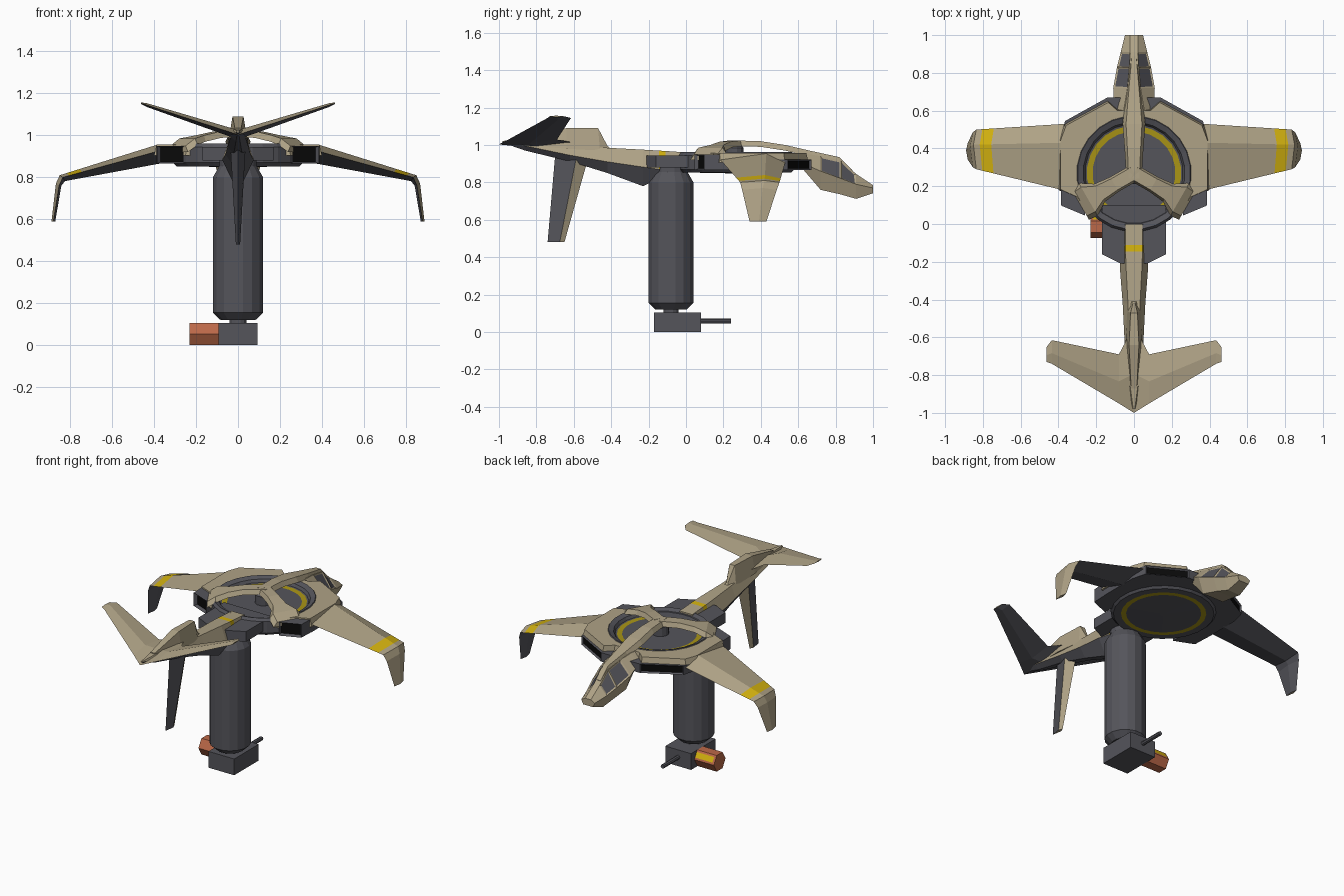
import bpy, bmesh, math


def material(name, col):
    m = bpy.data.materials.new(name)
    m.diffuse_color = (*col, 1)
    return m


MATS = [material("sand", (0.43, 0.365, 0.24)),
        material("dark_grey", (0.09, 0.09, 0.105)),
        material("yellow", (0.66, 0.45, 0.005)),
        material("ring_yellow", (0.40, 0.30, 0.008)),
        material("black", (0.003, 0.003, 0.003)),
        material("rust_orange", (0.50, 0.14, 0.065))]
SAND, GREY, YELLOW, RING, BLACK, RUST = range(6)


def loft(name, rings, mat=SAND, caps=None, insets=(), mirror=False):
    """Skin equal-length rings; mat is an index or a rule f(ring, side)."""
    rule = mat if callable(mat) else (lambda i, k: mat)
    bm = bmesh.new()
    vs = [[bm.verts.new(p) for p in r] for r in rings]
    n, faces = len(rings[0]), {}
    for i in range(len(rings) - 1):
        for k in range(n):
            f = bm.faces.new((vs[i][k], vs[i][(k + 1) % n], vs[i + 1][(k + 1) % n], vs[i + 1][k]))
            f.material_index = rule(i, k)
            faces[i, k] = f
    c = caps or (rule(0, 0), rule(len(rings) - 2, 0))
    bm.faces.new(vs[0]).material_index = c[0]
    bm.faces.new(vs[-1]).material_index = c[1]
    bmesh.ops.recalc_face_normals(bm, faces=bm.faces)
    for i, k, t, depth, m in insets:
        bmesh.ops.inset_individual(bm, faces=[faces[i, k]], thickness=t, depth=depth)
        faces[i, k].material_index = m
    me = bpy.data.meshes.new(name)
    bm.to_mesh(me)
    bm.free()
    for m in MATS:
        me.materials.append(m)
    ob = bpy.data.objects.new(name, me)
    bpy.context.collection.objects.link(ob)
    if mirror:
        ob.modifiers.new("mirror", 'MIRROR')
    return ob


def lathe(name, profile, cy, sides, mat=GREY, cx=0):
    a = [2 * math.pi * (k + 0.5) / sides for k in range(sides)]
    return loft(name, [[(cx + r * math.cos(t), cy + r * math.sin(t), z) for t in a]
                       for r, z in profile], mat)


def prism(name, outline, z0, z1, mat, shrink=1.0, **kw):
    return loft(name, [[(x, y, z0) for x, y in outline],
                       [(x * shrink, 0.27 + (y - 0.27) * shrink, z1) for x, y in outline]], mat, **kw)


def sym(half):
    return half + [(-x, y) for x, y in reversed(half)]


def lerp(a, b, t):
    return [tuple(p + (q - p) * t for p, q in zip(u, v)) for u, v in zip(a, b)]


def hexa(y, wt, zt, wm, zm, wb, zb):
    return [(-wt, y, zt), (wt, y, zt), (wm, y, zm), (wb, y, zb), (-wb, y, zb), (-wm, y, zm)]


def upper_sand(i, k):
    return SAND if k in (0, 1, 5) else GREY


# Chassis with dark intakes on the leading edges
prism("chassis", sym([(0.14, 0.67), (0.365, 0.545), (0.39, 0.45), (0.39, 0.19), (0.26, 0.1), (0.1, 0.0)]),
      0.865, 0.922, GREY, insets=[(0, 0, 0.012, -0.01, BLACK), (0, 10, 0.012, -0.01, BLACK)])
prism("rear_block", sym([(0.17, 0.1), (0.17, -0.16), (0.07, -0.21)]), 0.88, 0.945, GREY)
prism("exhaust_pods", [(0.26, 0.045), (0.385, 0.097), (0.39, 0.25), (0.26, 0.2)], 0.865, 0.95, GREY,
      insets=[(0, 0, 0.012, -0.02, BLACK)], mirror=True)

# Sand upper shell with a round opening for the fan
shell = prism("upper_shell", sym([(0.09, 0.61), (0.14, 0.655), (0.37, 0.53), (0.40, 0.45), (0.40, 0.18),
                                  (0.31, 0.14), (0.25, 0.06)]), 0.905, 0.957, SAND, 0.97)
cutter = lathe("fan_cutter", [(0.3, 0.7), (0.3, 1.2)], 0.27, 24)
cutter.hide_render = True
b = shell.modifiers.new("opening", 'BOOLEAN')
b.operation, b.object = 'DIFFERENCE', cutter
bpy.context.view_layer.objects.active = shell
bpy.ops.object.modifier_apply(modifier="opening")
bpy.data.objects.remove(cutter)

# Fan housing: disc and painted ring on top and below
lathe("fan_housing", [(0.02, 0.928), (0.22, 0.928), (0.25, 0.93), (0.26, 0.932), (0.27, 0.95), (0.30, 0.962),
                      (0.312, 0.945), (0.312, 0.87), (0.295, 0.852), (0.25, 0.852), (0.22, 0.852), (0.02, 0.848)],
      0.27, 24, lambda i, k: RING if i in (1, 9) else GREY)
lathe("fan_hub", [(0.05, 0.92), (0.05, 0.985), (0.035, 1.0)], 0.26, 12)

# Arched arms over the fan
d, s = (0.866, -0.5), (0.5, 0.866)


def arm_ring(t, hw, z):
    c = (d[0] * t, 0.27 + d[1] * t)
    return [(c[0] + s[0] * w, c[1] + s[1] * w, h) for w, h in
            ((-hw * 0.75, z), (hw * 0.75, z), (hw, z - 0.03), (-hw, z - 0.03))]


loft("fan_arms", [arm_ring(*a) for a in ((0, 0.045, 1.025), (0.12, 0.045, 1.018), (0.21, 0.055, 1.0),
                                         (0.28, 0.1, 0.985), (0.33, 0.095, 0.95))], SAND, mirror=True)
loft("front_spine", [[(-w * 0.7, y, z), (w * 0.7, y, z), (w, y, z - 0.03), (-w, y, z - 0.03)]
                     for y, w, z in ((0.24, 0.04, 1.025), (0.4, 0.05, 1.02), (0.53, 0.06, 1.0), (0.66, 0.045, 0.97),
                                     (0.82, 0.025, 0.935), (0.89, 0.018, 0.865))], SAND)

# Nose with side windows
loft("nose", [hexa(0.56, 0.06, 0.955, 0.10, 0.92, 0.07, 0.87), hexa(0.63, 0.05, 0.955, 0.105, 0.90, 0.08, 0.865),
              hexa(0.72, 0.035, 0.94, 0.11, 0.86, 0.075, 0.76), hexa(0.83, 0.025, 0.915, 0.09, 0.82, 0.06, 0.735),
              hexa(0.91, 0.02, 0.845, 0.07, 0.79, 0.045, 0.712), hexa(1.0, 0.02, 0.785, 0.048, 0.77, 0.035, 0.742)],
     SAND, insets=[(i, k, 0.012, -0.005, GREY) for i in (2, 3) for k in (1, 5)])

# Wings: striped panel, then the drooped winglet
root = [(0.37, 0.53, 0.905), (0.38, 0.43, 0.957), (0.38, 0.18, 0.925), (0.37, 0.36, 0.866)]
tip = [(0.835, 0.50, 0.80), (0.85, 0.42, 0.81), (0.835, 0.29, 0.80), (0.825, 0.40, 0.782)]
knee = [(0.853, 0.485, 0.76), (0.868, 0.41, 0.77), (0.853, 0.3, 0.76), (0.842, 0.40, 0.76)]
end = [(0.88, 0.43, 0.59), (0.889, 0.39, 0.59), (0.88, 0.34, 0.59), (0.871, 0.39, 0.59)]
loft("wings", [root, lerp(root, tip, 0.8), lerp(root, tip, 0.93), tip, knee, end],
     lambda i, k: GREY if k > 1 else (YELLOW if i == 1 else SAND), mirror=True)

# Tail boom with yellow band, sand above and grey below
loft("tail_boom", [hexa(0.0, 0.045, 0.96, 0.055, 0.92, 0.04, 0.87), hexa(-0.11, 0.045, 0.968, 0.06, 0.88, 0.04, 0.84),
                   hexa(-0.145, 0.045, 0.97, 0.068, 0.87, 0.035, 0.82),
                   hexa(-0.23, 0.042, 0.975, 0.075, 0.882, 0.025, 0.78),
                   hexa(-0.42, 0.032, 0.985, 0.06, 0.91, 0.02, 0.85),
                   hexa(-0.62, 0.028, 1.0, 0.05, 0.945, 0.02, 0.912),
                   hexa(-0.86, 0.02, 1.03, 0.035, 0.995, 0.01, 0.97), hexa(-0.98, 0.004, 1.022, 0.006, 1.018, 0.003, 1.012)],
     lambda i, k: YELLOW if i == 1 and k in (0, 1, 5) else upper_sand(i, k))
loft("tail_crest", [[(-a, y, z), (a, y, z), (w, y2, z2), (-w, y2, z2)] for a, y, z, w, y2, z2 in
                    ((0.006, -0.42, 0.995, 0.02, -0.40, 0.975), (0.018, -0.47, 1.09, 0.036, -0.46, 0.97),
                     (0.026, -0.64, 1.09, 0.045, -0.64, 0.98), (0.015, -0.87, 1.035, 0.02, -0.87, 1.0))], SAND)


# V tail and lower fin
def tail_ring(x, front, back, h):
    z, m = 1.003 + 0.325 * x, (front * 0.45 + back * 0.55)
    return [(x, front, z), (x, m, z + h), (x, back, z), (x, m, z - h)]


loft("v_tail", [tail_ring(0, -0.54, -1.0, 0.022), tail_ring(0.08, -0.69, -0.95, 0.02),
                tail_ring(0.435, -0.615, -0.74, 0.009), tail_ring(0.462, -0.65, -0.73, 0.004)],
     lambda i, k: SAND if k < 2 else GREY, mirror=True)
loft("lower_fin", [[(0, f, z), (w, m, z), (0, r, z), (-w, m, z)] for f, m, r, w, z in
                   ((-0.52, -0.585, -0.70, 0.036, 0.94), (-0.65, -0.675, -0.74, 0.01, 0.48))],
     lambda i, k: SAND if k in (0, 3) else GREY)

# Hanging canister and sensor block
lathe("canister", [(0.085, 0.12), (0.122, 0.155), (0.122, 0.80), (0.09, 0.855), (0.09, 0.9)], -0.08, 16)
lathe("swivel_neck", [(0.042, 0.09), (0.042, 0.13)], -0.08, 12)
prism("sensor_block", [(-0.092, -0.17), (0.092, -0.17), (0.092, 0.08), (-0.092, 0.08)], 0, 0.105, GREY)
loft("barrel", [[(0.013 * math.cos(t * math.pi / 4), y, 0.058 + 0.013 * math.sin(t * math.pi / 4)) for t in range(8)]
                for y in (0.07, 0.24)], GREY)
loft("side_pod", [[(x, -0.015 + 0.06 * math.cos(t * math.pi / 3), 0.053 + 0.06 * math.sin(t * math.pi / 3))
                   for t in range(6)] for x in (-0.08, -0.23)], RUST,
     insets=[(0, 0, 0.018, 0.002, YELLOW)])
